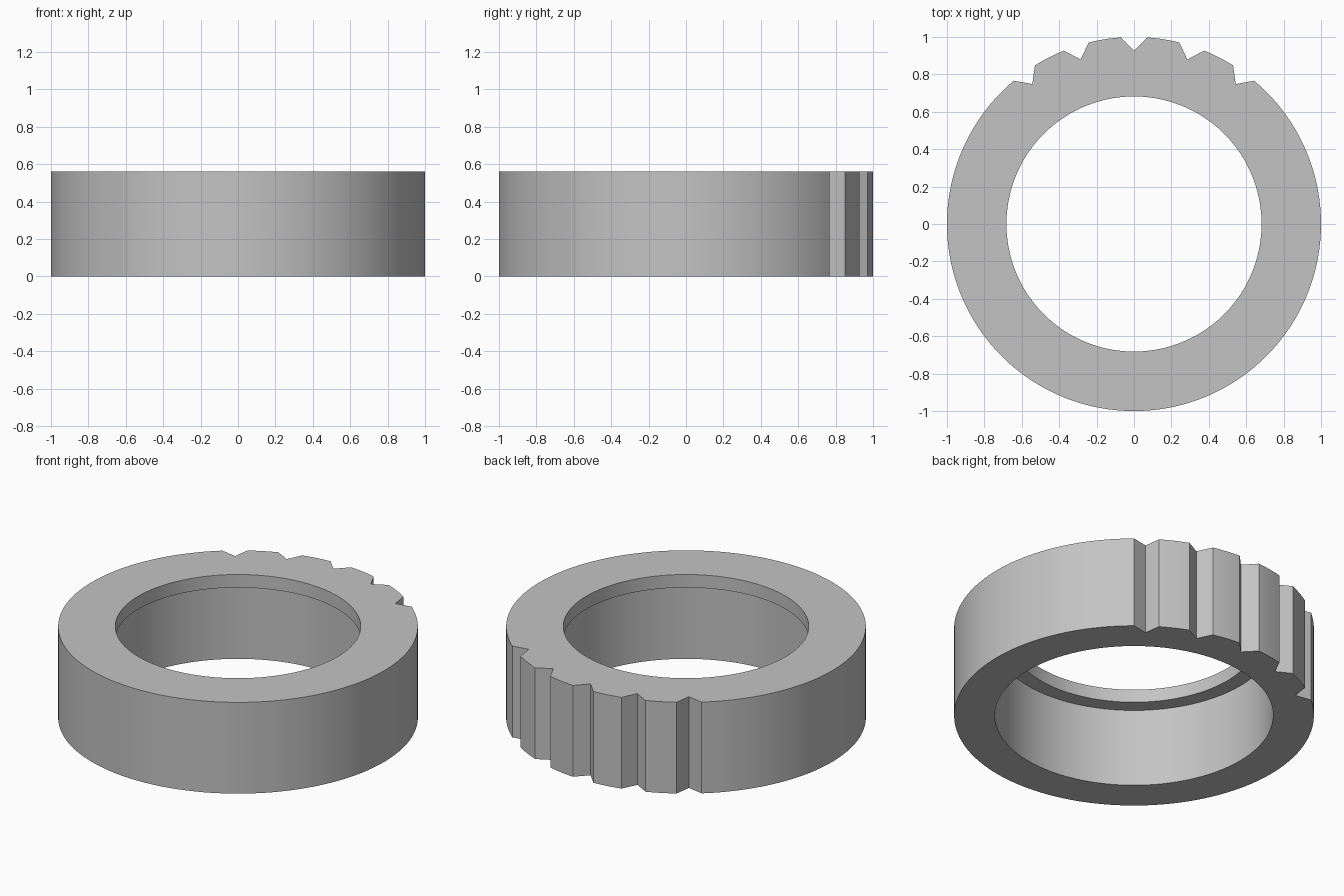
import bpy
import bmesh
from math import radians, sin, cos

cube = bpy.data.objects.get("Cube")
if cube:
    bpy.data.objects.remove(cube, do_unlink=True)

HEIGHT = 0.56
LIP_Z = 0.48        # underside of the inner lip
OUTER = 1.0
LIP_RADIUS = 0.682
BORE_RADIUS = 0.774
VALLEY = 0.925      # radius at the bottom of a notch
NOTCHES = range(-36, 37, 18)

grey = bpy.data.materials.new("light_grey")
grey.use_nodes = True
colour = (0.55, 0.55, 0.55, 1)
grey.diffuse_color = colour
grey.node_tree.nodes["Principled BSDF"].inputs["Base Color"].default_value = colour


def outer_radius(angle):
    return VALLEY if angle in NOTCHES else OUTER


# Angles run from the back (+y); points inside a notch wall are left out
angles = [a for a in range(-180, 180, 2)
          if not any(abs(a - n) == 2 for n in NOTCHES)]

# Sweep a stepped cross-section around the ring
bm = bmesh.new()
sections = []
for a in angles:
    rim = outer_radius(a)
    section = [(rim, 0), (rim, HEIGHT), (LIP_RADIUS, HEIGHT),
               (LIP_RADIUS, LIP_Z), (BORE_RADIUS, LIP_Z), (BORE_RADIUS, 0)]
    t = radians(a)
    sections.append([bm.verts.new((r * sin(t), r * cos(t), z)) for r, z in section])

for i, here in enumerate(sections):
    after = sections[(i + 1) % len(sections)]
    for j in range(len(here)):
        k = (j + 1) % len(here)
        bm.faces.new((here[j], here[k], after[k], after[j]))
bmesh.ops.recalc_face_normals(bm, faces=bm.faces)

mesh = bpy.data.meshes.new("notched_ring")
bm.to_mesh(mesh)
bm.free()
mesh.materials.append(grey)
ring = bpy.data.objects.new("notched_ring", mesh)
bpy.context.collection.objects.link(ring)

# Smooth walls, sharp rims and notch edges
bpy.context.view_layer.objects.active = ring
ring.select_set(True)
bpy.ops.object.shade_smooth_by_angle(angle=radians(25))
